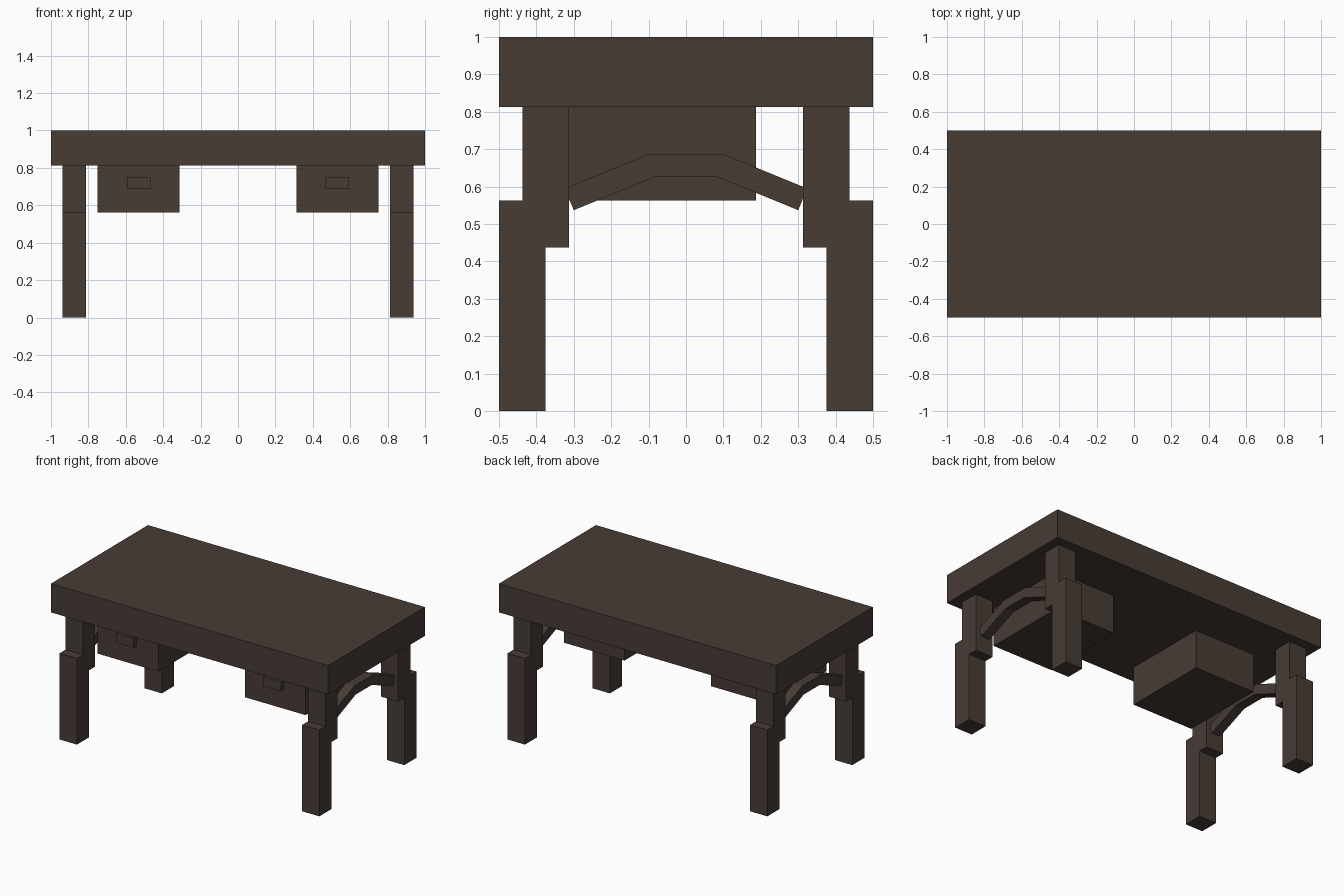
import bpy
import bmesh

cube = bpy.data.objects.get("Cube")
if cube:
    bpy.data.objects.remove(cube, do_unlink=True)

# Single dark wood colour
wood = bpy.data.materials.new("dark_wood")
wood.use_nodes = True
colour = (0.065, 0.045, 0.036, 1.0)
wood.diffuse_color = colour
bsdf = wood.node_tree.nodes["Principled BSDF"]
bsdf.inputs["Base Color"].default_value = colour
bsdf.inputs["Roughness"].default_value = 0.9


def extrude_profile(name, profile, x0, x1):
    """Extrude a (y, z) outline along x from x0 to x1."""
    bm = bmesh.new()
    face = bm.faces.new([bm.verts.new((x0, y, z)) for y, z in profile])
    result = bmesh.ops.extrude_face_region(bm, geom=[face])
    moved = [v for v in result["geom"] if isinstance(v, bmesh.types.BMVert)]
    bmesh.ops.translate(bm, verts=moved, vec=(x1 - x0, 0, 0))
    bmesh.ops.recalc_face_normals(bm, faces=bm.faces)
    mesh = bpy.data.meshes.new(name)
    bm.to_mesh(mesh)
    bm.free()
    mesh.materials.append(wood)
    obj = bpy.data.objects.new(name, mesh)
    bpy.context.collection.objects.link(obj)
    return obj


def box(name, x, y, z):
    outline = [(y[0], z[0]), (y[1], z[0]), (y[1], z[1]), (y[0], z[1])]
    return extrude_profile(name, outline, *x)


# Thick table top
box("table_top", (-1, 1), (-0.5, 0.5), (0.8125, 1))

# Stepped leg outline: foot post set outside the upper post
leg = [(0.375, 0), (0.5, 0), (0.5, 0.5625), (0.4375, 0.5625),
       (0.4375, 0.8125), (0.3125, 0.8125), (0.3125, 0.4375), (0.375, 0.4375)]

# Arched brace outline: half of it, then mirrored across y
arch_top = [(0.098, 0.6875), (0.324, 0.595)]
arch_bottom = [(0.3, 0.537), (0.083, 0.626)]
half = arch_top + arch_bottom
brace = half + [(-y, z) for y, z in reversed(half)]

for side, s in (("left", 1), ("right", -1)):
    def span(a, b):
        return tuple(sorted((s * a, s * b)))

    # Legs
    for end, t in (("front", -1), ("back", 1)):
        extrude_profile(f"{end}_{side}_leg", [(t * y, z) for y, z in leg],
                        *span(0.8125, 0.9375))
    # Brace between front and back legs
    extrude_profile(f"{side}_brace", brace, *span(0.84375, 0.90625))
    # Hanging drawer with its handle
    box(f"{side}_drawer", span(0.3125, 0.75), (-0.375, 0.1875), (0.5625, 0.8125))
    box(f"{side}_drawer_handle", span(0.46875, 0.59375),
        (-0.40625, -0.375), (0.6875, 0.75))
